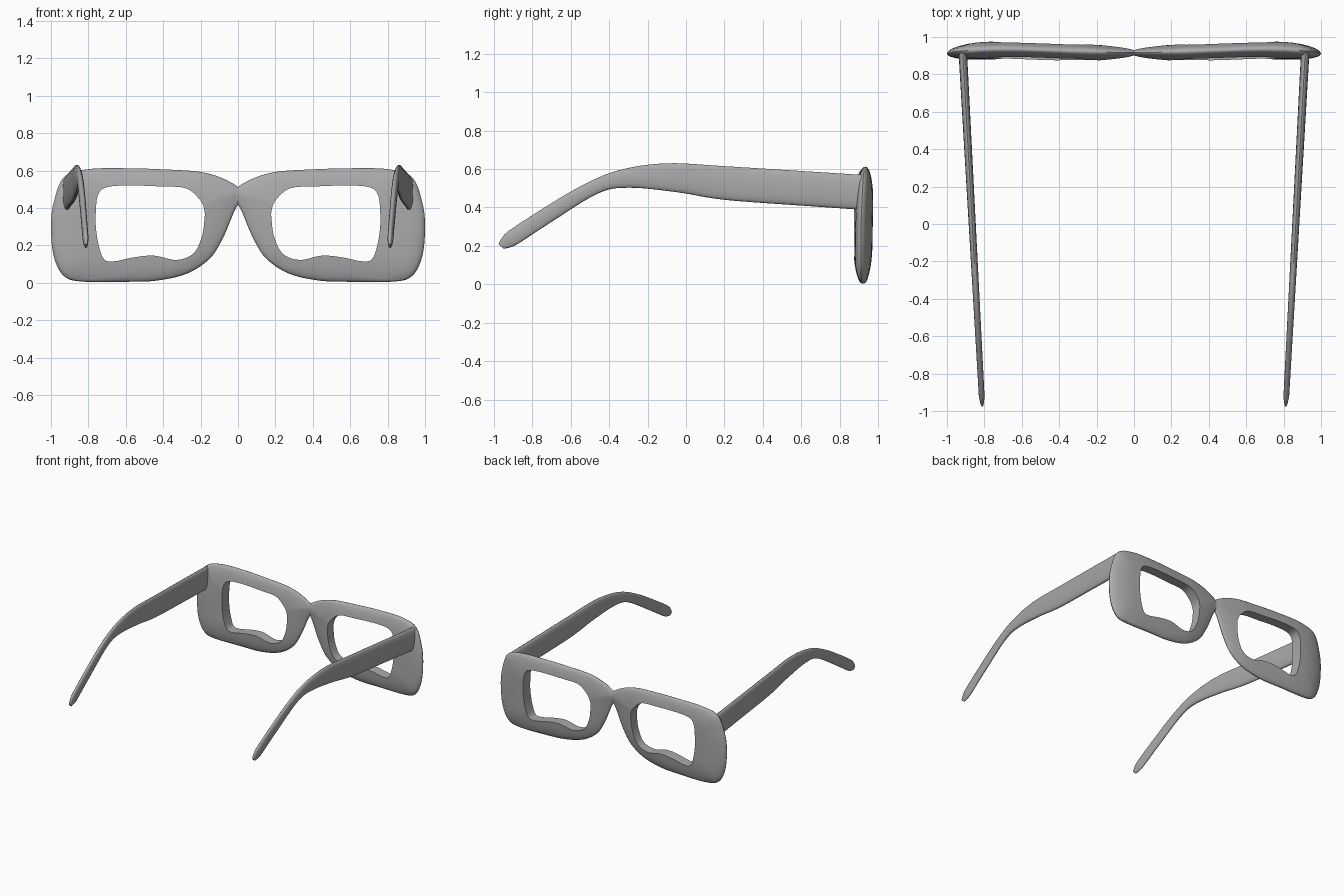
import bpy, bmesh, math
from mathutils import Vector

cube = bpy.data.objects.get("Cube")
if cube:
    bpy.data.objects.remove(cube)

grey = bpy.data.materials.new("plain grey")
grey.use_nodes = True
grey.diffuse_color = (0.4, 0.4, 0.4, 1)
grey.node_tree.nodes["Principled BSDF"].inputs["Base Color"].default_value = (0.4, 0.4, 0.4, 1)


def spline(points, steps, closed):
    """Smooth curve through the points, as a list of vectors."""
    pts = [Vector(p) for p in points]
    n = len(pts)
    pick = (lambda i: pts[i % n]) if closed else (lambda i: pts[min(max(i, 0), n - 1)])
    out = []
    for i in range(n if closed else n - 1):
        a, b, c, d = (pick(i + k) for k in (-1, 0, 1, 2))
        for s in range(steps):
            t = s / steps
            out.append(b + (c - a) * (t / 2) + (a * 2 - b * 5 + c * 4 - d) * (t * t / 2)
                       + (b * 3 - a - c * 3 + d) * (t ** 3 / 2))
    if not closed:
        out.append(pts[-1])
    return out


def loft(bm, rings, closed):
    """Skin closed rings of points; cap the ends unless the loft is closed."""
    loops = [[bm.verts.new(p) for p in ring] for ring in rings]
    n = len(loops[0])
    pairs = list(zip(loops, loops[1:])) + ([(loops[-1], loops[0])] if closed else [])
    for a, b in pairs:
        for i in range(n):
            j = (i + 1) % n
            bm.faces.new((a[i], a[j], b[j], b[i]))
    if not closed:
        bm.faces.new(loops[0])
        bm.faces.new(loops[-1])


def finish(bm, name):
    bmesh.ops.recalc_face_normals(bm, faces=bm.faces[:])
    mesh = bpy.data.meshes.new(name)
    bm.to_mesh(mesh)
    bm.free()
    mesh.materials.append(grey)
    obj = bpy.data.objects.new(name, mesh)
    bpy.context.collection.objects.link(obj)
    bpy.ops.object.select_all(action="DESELECT")
    obj.select_set(True)
    bpy.context.view_layer.objects.active = obj
    bpy.ops.object.shade_smooth_by_angle(angle=math.radians(40))
    return obj


# Front frame: outer edge (x, z) paired with lens opening (x, z)
rim = [
    (.4, .606, .42, .515), (.6, .612, .6, .52), (.8, .607, .71, .508),
    (.93, .565, .75, .465), (.985, .43, .76, .38), (1, .3, .76, .3),
    (.985, .14, .745, .2), (.93, .035, .715, .125), (.83, .006, .66, .115),
    (.6, .005, .56, .135), (.43, .012, .45, .145), (.27, .05, .33, .122),
    (.15, .13, .24, .155), (.08, .24, .195, .24), (.025, .37, .18, .33),
    (-.02, .48, .18, .39), (.06, .548, .205, .445), (.2, .592, .28, .505),
]
curve = spline(rim, 8, True)
outer = [p.xy for p in curve]
STEPS = 8


def frame_point(p, side):
    """Pebble-shaped thickness that grows with distance from the outer edge."""
    x, z = p
    edge = min((p - q).length for q in outer)
    fall = 1 - min(edge / 0.2, 1)
    half = (0.032 + 0.013 * min(max(x, 0) / 0.25, 1)) * math.sqrt(1 - fall * fall)
    middle = 0.912 + 0.016 * math.sin(math.pi * min(x * x, 1)) + 0.02 * (z - 0.3)
    return (x, middle + side * half, z)


rings = []
for p in curve:
    a, b = Vector(p[:2]), Vector(p[2:])
    across = [a.lerp(b, (k / STEPS) ** 1.8) for k in range(STEPS + 1)]
    ring = [frame_point(q, -1) for q in across]
    ring += [frame_point(q, 1) for q in reversed(across[1:])]
    rings.append(ring)

bm = bmesh.new()
loft(bm, rings, True)
bmesh.ops.bisect_plane(bm, geom=bm.verts[:] + bm.edges[:] + bm.faces[:], dist=1e-5,
                       plane_co=(0, 0, 0), plane_no=(1, 0, 0), clear_inner=True)
bmesh.ops.mirror(bm, geom=bm.verts[:] + bm.edges[:] + bm.faces[:], axis="X", merge_dist=1e-4)
finish(bm, "front_frame")

# Temples: upper edge (y, z) paired with lower edge (y, z), hinge to tip
arm = [
    (.915, .57, .915, .388), (.6, .59, .6, .41), (.2, .615, .2, .44),
    (-.1, .63, -.05, .48), (-.35, .594, -.3, .503), (-.55, .51, -.46, .472),
    (-.76, .385, -.7, .325), (-.92, .28, -.86, .22), (-.96, .24, -.91, .194),
    (-.976, .208, -.95, .185),
]
SIDES = 24


def build_temple(name, sign):
    sections = spline(arm, 6, False)
    rings = []
    for i, p in enumerate(sections):
        top, low = Vector(p[:2]), Vector(p[2:])
        mid, reach = (top + low) / 2, (top - low) / 2
        left = len(sections) - 1 - i
        thick = (0.019 + 0.004 * mid.x) * math.sqrt(min((left + 2) / 12, 1))
        ring = []
        for k in range(SIDES):
            c, s = math.cos(math.tau * k / SIDES), math.sin(math.tau * k / SIDES)
            yz = mid + reach * s
            x = 0.865 + 0.055 * yz.x + thick * math.copysign(abs(c) ** 0.8, c)
            ring.append((sign * x, yz.x, yz.y))
        rings.append(ring)
    bm = bmesh.new()
    loft(bm, rings, False)
    finish(bm, name)


for name, sign in (("left_temple", 1), ("right_temple", -1)):
    build_temple(name, sign)
